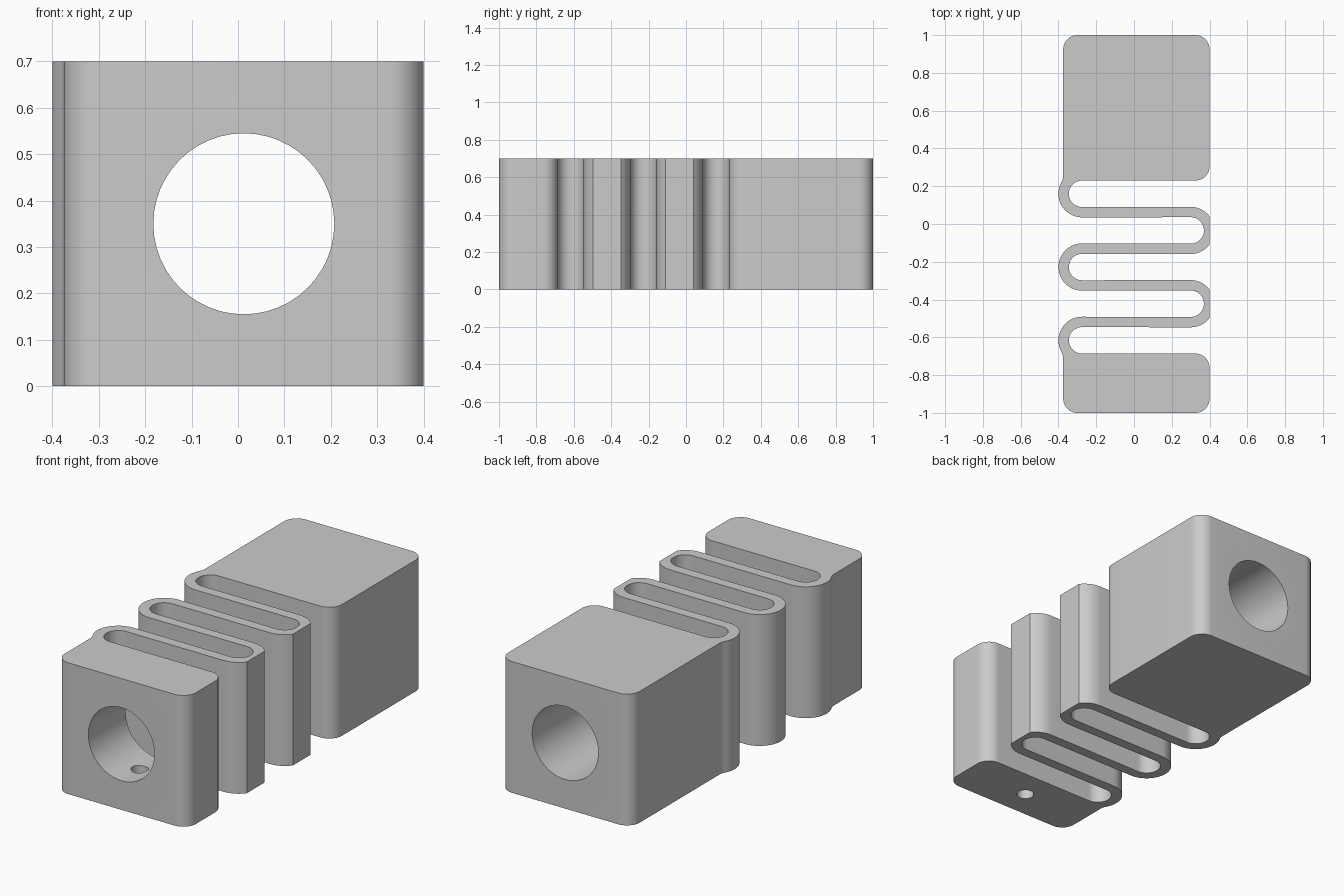
import bpy, bmesh
from math import cos, sin, pi, radians, degrees, atan2, acos, sqrt
from mathutils import Matrix

cube = bpy.data.objects.get("Cube")
if cube:
    bpy.data.objects.remove(cube, do_unlink=True)

# Main dimensions
HEIGHT = 0.7
LEFT_X, RIGHT_X, MID_X = -0.375, 0.4, 0.0125
CORNER = 0.075                       # block corner radius
SLOT_R, BEND_R = 0.07, 0.125         # inside and outside radius of each bend
WEST, EAST = -0.275, 0.3             # x of the bend centres
bends = [0.16 - 0.194 * k for k in range(5)]

grey = bpy.data.materials.new("grey plastic")
grey.use_nodes = True
colour = (0.6, 0.6, 0.6, 1)
grey.diffuse_color = colour
grey.node_tree.nodes["Principled BSDF"].inputs["Base Color"].default_value = colour

outline = []


def arc(cx, cy, r, start, end):
    """Append an arc to the outline, angles in degrees."""
    steps = max(3, round(abs(end - start) / 7.5))
    for i in range(steps + 1):
        a = radians(start + (end - start) * i / steps)
        outline.append((cx + r * cos(a), cy + r * sin(a)))


# Concave blend where a block side meets the outer bend
side = WEST - LEFT_X
rise = sqrt((BEND_R + CORNER) ** 2 - (side + CORNER) ** 2)
blend = degrees(atan2(rise, side + CORNER))
blend_x = LEFT_X - CORNER
block_l, block_r = LEFT_X + CORNER, RIGHT_X - CORNER
end_y = 1 - CORNER

# Rear block, then down the left side
arc(block_r, end_y, CORNER, 0, 90)
arc(block_l, end_y, CORNER, 90, 180)
arc(blend_x, bends[0] + rise, CORNER, 0, -blend)
arc(WEST, bends[0], BEND_R, 180 - blend, 270)
arc(EAST, bends[1], SLOT_R, 90, -90)
arc(WEST, bends[2], BEND_R, 90, 270)
arc(EAST, bends[3], SLOT_R, 90, -90)
arc(WEST, bends[4], BEND_R, 90, 180 + blend)
arc(blend_x, bends[4] - rise, CORNER, blend, 0)

# Front block, then up the right side with trimmed outer bends
arc(block_l, -end_y, CORNER, 180, 270)
arc(block_r, -end_y, CORNER, 270, 360)
arc(block_r, bends[4] - SLOT_R - CORNER, CORNER, 0, 90)
trim = degrees(acos((RIGHT_X - EAST) / BEND_R))
for slot, bend in ((4, 3), (2, 1)):
    arc(WEST, bends[slot], SLOT_R, 270, 90)
    arc(EAST, bends[bend], BEND_R, -90, -trim)
    arc(EAST, bends[bend], BEND_R, trim, 90)
arc(WEST, bends[0], SLOT_R, 270, 90)
arc(block_r, bends[0] + SLOT_R + CORNER, CORNER, -90, 0)


def make_object(name, bm):
    mesh = bpy.data.meshes.new(name)
    bmesh.ops.recalc_face_normals(bm, faces=bm.faces)
    bm.to_mesh(mesh)
    bm.free()
    mesh.materials.append(grey)
    obj = bpy.data.objects.new(name, mesh)
    bpy.context.collection.objects.link(obj)
    return obj


# Flexure body: outline extruded upward
bm = bmesh.new()
base = bm.faces.new([bm.verts.new((x, y, 0)) for x, y in outline])
grown = bmesh.ops.extrude_face_region(bm, geom=[base], use_keep_orig=True)
top = [v for v in grown["geom"] if isinstance(v, bmesh.types.BMVert)]
bmesh.ops.translate(bm, verts=top, vec=(0, 0, HEIGHT))
body = make_object("flexure_coupling_body", bm)


def cut_hole(name, radius, depth, matrix, sides):
    bm = bmesh.new()
    bmesh.ops.create_cone(bm, cap_ends=True, segments=sides, radius1=radius,
                          radius2=radius, depth=depth, matrix=matrix)
    cutter = make_object(name, bm)
    mod = body.modifiers.new(name, "BOOLEAN")
    mod.operation = "DIFFERENCE"
    mod.solver = "EXACT"
    mod.object = cutter
    bpy.context.view_layer.objects.active = body
    bpy.ops.object.modifier_apply(modifier=name)
    bpy.data.objects.remove(cutter, do_unlink=True)


# Long bore through everything, and a set screw hole under the front block
bpy.ops.object.select_all(action="DESELECT")
body.select_set(True)
cut_hole("bore", 0.195, 3, Matrix.Translation((MID_X, 0, HEIGHT / 2))
         @ Matrix.Rotation(pi / 2, 4, "X"), 48)
cut_hole("screw_hole", 0.043, 0.6, Matrix.Translation((MID_X, -0.845, 0)), 24)

bpy.context.view_layer.objects.active = body
body.select_set(True)
bpy.ops.object.shade_smooth_by_angle(angle=radians(20))
